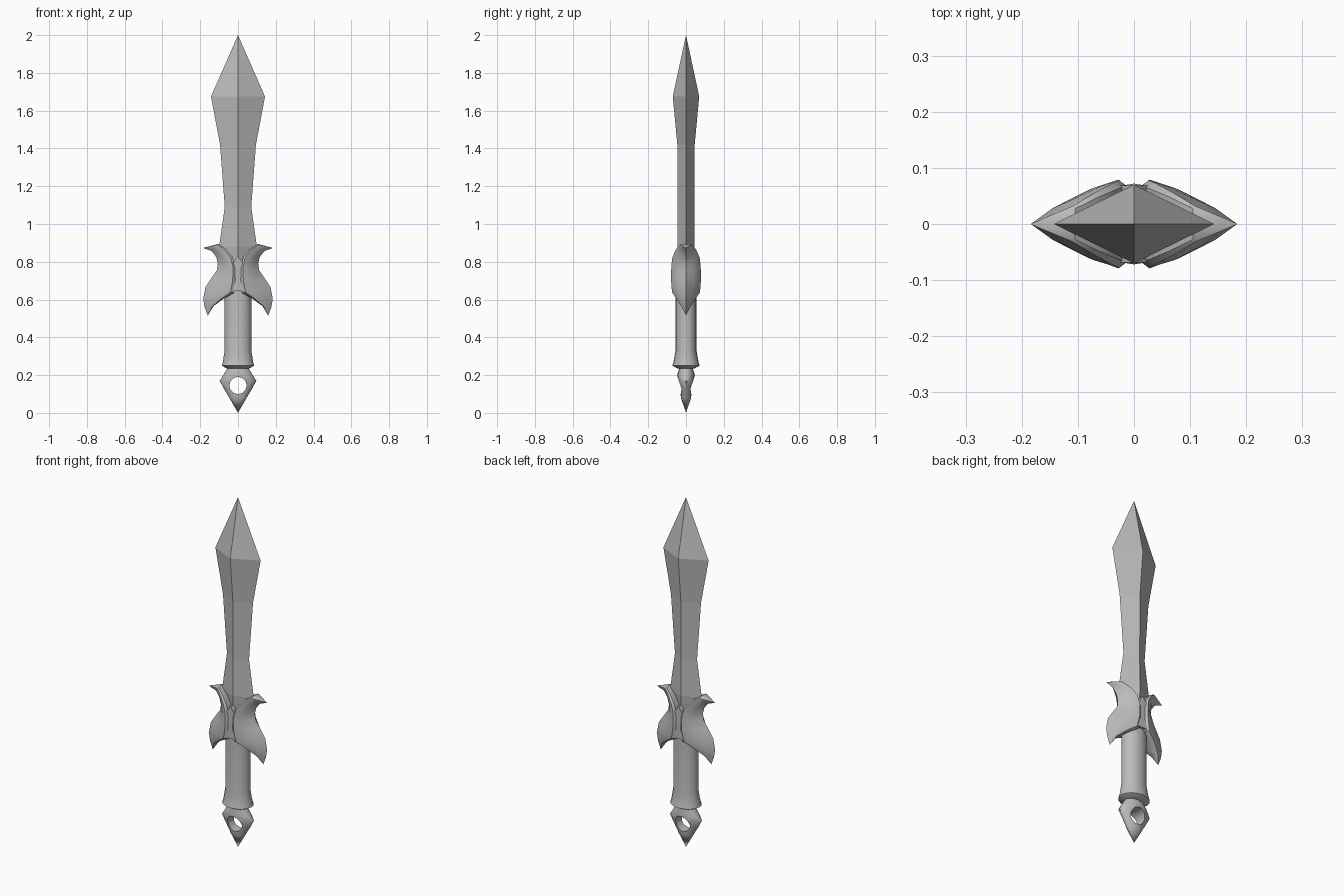
import bpy, bmesh, math
from mathutils import Vector

cube = bpy.data.objects.get("Cube")
if cube:
    bpy.data.objects.remove(cube, do_unlink=True)

steel = bpy.data.materials.new("grey_steel")
steel.use_nodes = True
GREY = (0.5, 0.5, 0.5, 1)
steel.diffuse_color = GREY
steel.node_tree.nodes["Principled BSDF"].inputs["Base Color"].default_value = GREY


def loft(name, rings, smooth=None):
    """Skin a list of closed rings, cap both ends, shade."""
    bm = bmesh.new()
    loops = [[bm.verts.new(p) for p in ring] for ring in rings]
    n = len(loops[0])
    for a, b in zip(loops, loops[1:]):
        for i in range(n):
            j = (i + 1) % n
            bm.faces.new((a[i], a[j], b[j], b[i]))
    bm.faces.new(loops[0])
    bm.faces.new(loops[-1])
    bmesh.ops.remove_doubles(bm, verts=bm.verts, dist=0.0001)
    bmesh.ops.recalc_face_normals(bm, faces=bm.faces)
    mesh = bpy.data.meshes.new(name)
    bm.to_mesh(mesh)
    bm.free()
    mesh.materials.append(steel)
    obj = bpy.data.objects.new(name, mesh)
    bpy.context.collection.objects.link(obj)
    if smooth:
        shade(obj, smooth)
    return obj


def activate(obj):
    bpy.ops.object.select_all(action='DESELECT')
    obj.select_set(True)
    bpy.context.view_layer.objects.active = obj


def shade(obj, degrees):
    activate(obj)
    bpy.ops.object.shade_smooth_by_angle(angle=math.radians(degrees))


def ellipse(z, rx, ry, sides):
    steps = [math.tau * i / sides for i in range(sides)]
    return [(rx * math.cos(a), ry * math.sin(a), z) for a in steps]


# Blade: diamond section, flat faces (height, half width, half depth)
blade = [(0.7, 0.05, 0.04), (0.88, 0.1, 0.046), (1.09, 0.07, 0.045),
         (1.42, 0.095, 0.046), (1.675, 0.143, 0.07), (2, 0, 0)]
loft("blade", [ellipse(*s, 4) for s in blade])

# Grip with flared lower collar
grip = [(0.235, 0.058, 0.045), (0.25, 0.086, 0.072), (0.27, 0.08, 0.066),
        (0.33, 0.071, 0.056), (0.7, 0.071, 0.056)]
loft("grip", [ellipse(*s, 16) for s in grip], 40)

# Pommel: pointed drop with a round hole through it
drop = [(0.26, 0.05, 0.035), (0.235, 0.057, 0.036), (0.2, 0.078, 0.047),
        (0.17, 0.097, 0.042), (0.13, 0.076, 0.031), (0.08, 0.046, 0.027),
        (0, 0, 0)]
pommel = loft("pommel", [ellipse(*s, 16) for s in drop])
bpy.ops.mesh.primitive_cylinder_add(vertices=20, radius=0.045, depth=0.4,
                                    location=(0, 0, 0.145),
                                    rotation=(math.pi / 2, 0, 0))
cutter = bpy.context.object
cutter.name = "hole_cutter"
cutter.hide_render = True
cutter.data.materials.append(steel)
hole = pommel.modifiers.new("hole", 'BOOLEAN')
hole.operation = 'DIFFERENCE'
hole.solver = 'EXACT'
hole.object = cutter
activate(pommel)
bpy.ops.object.modifier_apply(modifier=hole.name)
bpy.data.objects.remove(cutter, do_unlink=True)
shade(pommel, 40)

# Guard core: pointed plate filling the gap between the wings
outline = [(-0.035, 0.645), (0.035, 0.645), (0.035, 0.78), (0, 0.83), (-0.035, 0.78)]
loft("guard_core", [[(x, y, z) for x, z in outline] for y in (-0.069, 0.069)])

# Guard wings: thick inner rim thinning to a sharp outer edge
# (inner x, inner z, rim half depth, outer x, outer z)
wing = [(0.185, 0.873, 0, 0.185, 0.873), (0.105, 0.895, 0.032, 0.14, 0.857),
        (0.065, 0.868, 0.055, 0.115, 0.825), (0.028, 0.825, 0.073, 0.107, 0.79),
        (0.014, 0.77, 0.078, 0.112, 0.755), (0.013, 0.7, 0.079, 0.14, 0.715),
        (0.022, 0.635, 0.074, 0.172, 0.667), (0.075, 0.605, 0.052, 0.184, 0.605),
        (0.13, 0.565, 0.025, 0.177, 0.56), (0.16, 0.515, 0, 0.16, 0.515)]
# position across the wing, share of the rim depth
section = [(0, 0.86), (0.12, 1), (0.35, 0.86), (0.65, 0.53), (1, 0),
           (0.65, -0.53), (0.35, -0.86), (0.12, -1), (0, -0.86)]
for side, sign in (("left", 1), ("right", -1)):
    rings = []
    for xi, zi, depth, xo, zo in wing:
        inner, outer = Vector((sign * xi, 0, zi)), Vector((sign * xo, 0, zo))
        rings.append([inner.lerp(outer, t) + Vector((0, depth * k, 0))
                      for t, k in section])
    loft(side + "_guard_wing", rings, 35)
